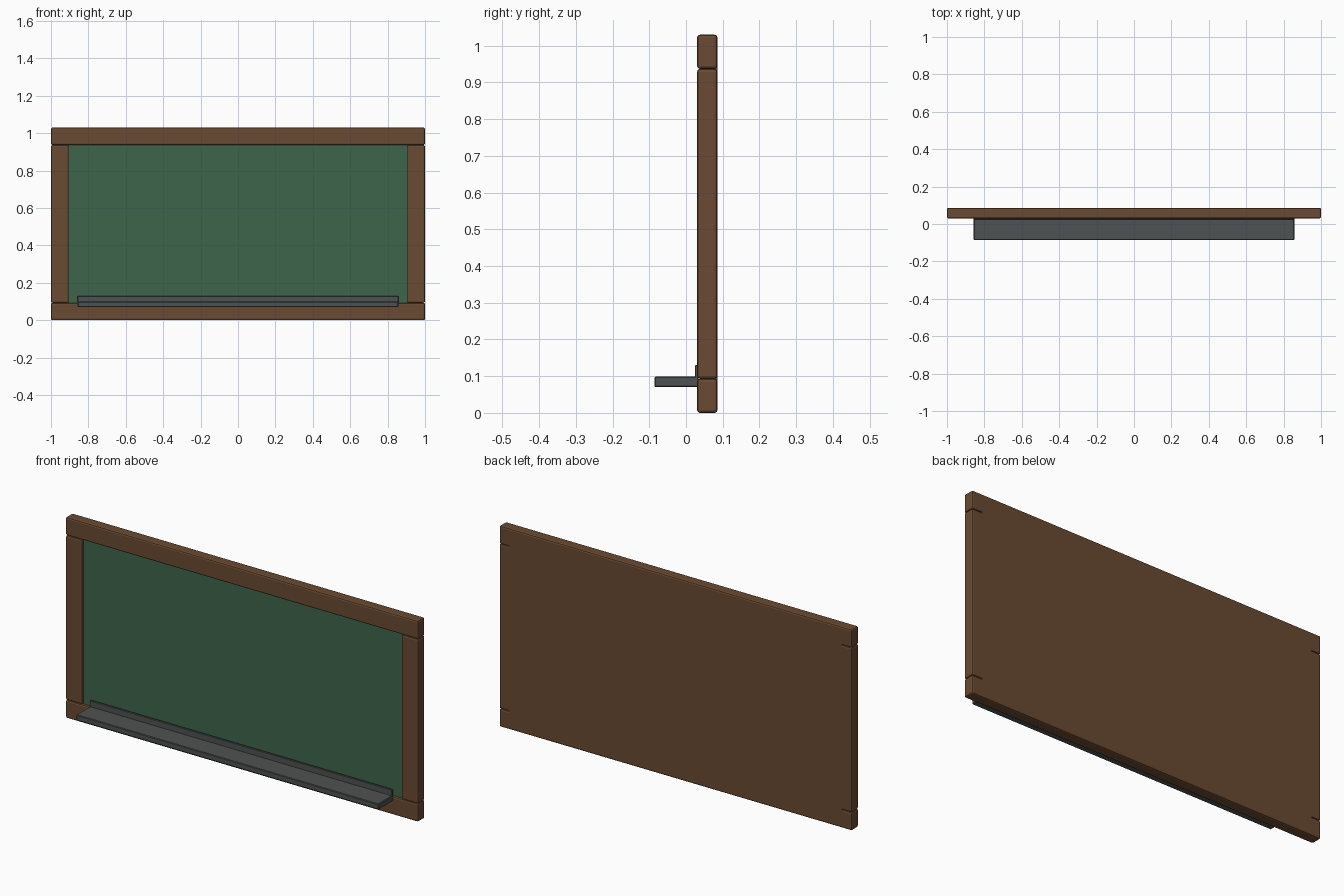
import bpy

if "Cube" in bpy.data.objects:
    bpy.data.objects.remove(bpy.data.objects["Cube"])

def material(name, rgb):
    m = bpy.data.materials.new(name)
    m.diffuse_color = (*rgb, 1)
    m.use_nodes = True
    m.node_tree.nodes["Principled BSDF"].inputs["Base Color"].default_value = m.diffuse_color
    return m

WOOD = material("wood", (0.144, 0.069, 0.032))
GREEN = material("board_green", (0.048, 0.13, 0.072))
METAL = material("dark_metal", (0.078, 0.085, 0.085))

def box(name, lo, hi, mat, bevel=0.0, segments=2):
    bpy.ops.mesh.primitive_cube_add(size=1, location=[(a + b) / 2 for a, b in zip(lo, hi)])
    o = bpy.context.object
    o.name = name
    o.scale = [b - a for a, b in zip(lo, hi)]
    bpy.ops.object.transform_apply(location=False, rotation=False, scale=True)
    o.data.materials.append(mat)
    if bevel:
        b = o.modifiers.new("Bevel", 'BEVEL')
        b.width = bevel
        b.segments = segments
    return o

FRONT, BACK = 0.030, 0.086      # frame depth
W, H, RAIL = 1.0, 1.03, 0.093   # half width, height, rail thickness

# Frame rails
for name, z in (("bottom_rail", 0), ("top_rail", H - RAIL)):
    box(name, (-W, FRONT, z), (W, BACK, z + RAIL), WOOD, 0.008)

# Frame stiles
for name, s in (("left_stile", -1), ("right_stile", 1)):
    x0, x1 = sorted((s * 0.905, s * W))
    box(name, (x0, FRONT, RAIL), (x1, BACK, H - RAIL), WOOD, 0.008)

# Writing surface, slightly recessed, and the flush backing panel
box("writing_surface", (-0.94, 0.042, 0.06), (0.94, 0.060, 0.97), GREEN)
box("backing_panel", (-0.945, 0.060, 0.05), (0.945, BACK, 0.98), WOOD)

# Chalk tray with its upright back lip
box("chalk_tray", (-0.857, -0.086, 0.070), (0.857, 0.034, 0.099), METAL, 0.003, 1)
box("tray_lip", (-0.857, 0.024, 0.072), (0.857, 0.034, 0.130), METAL, 0.002, 1)
